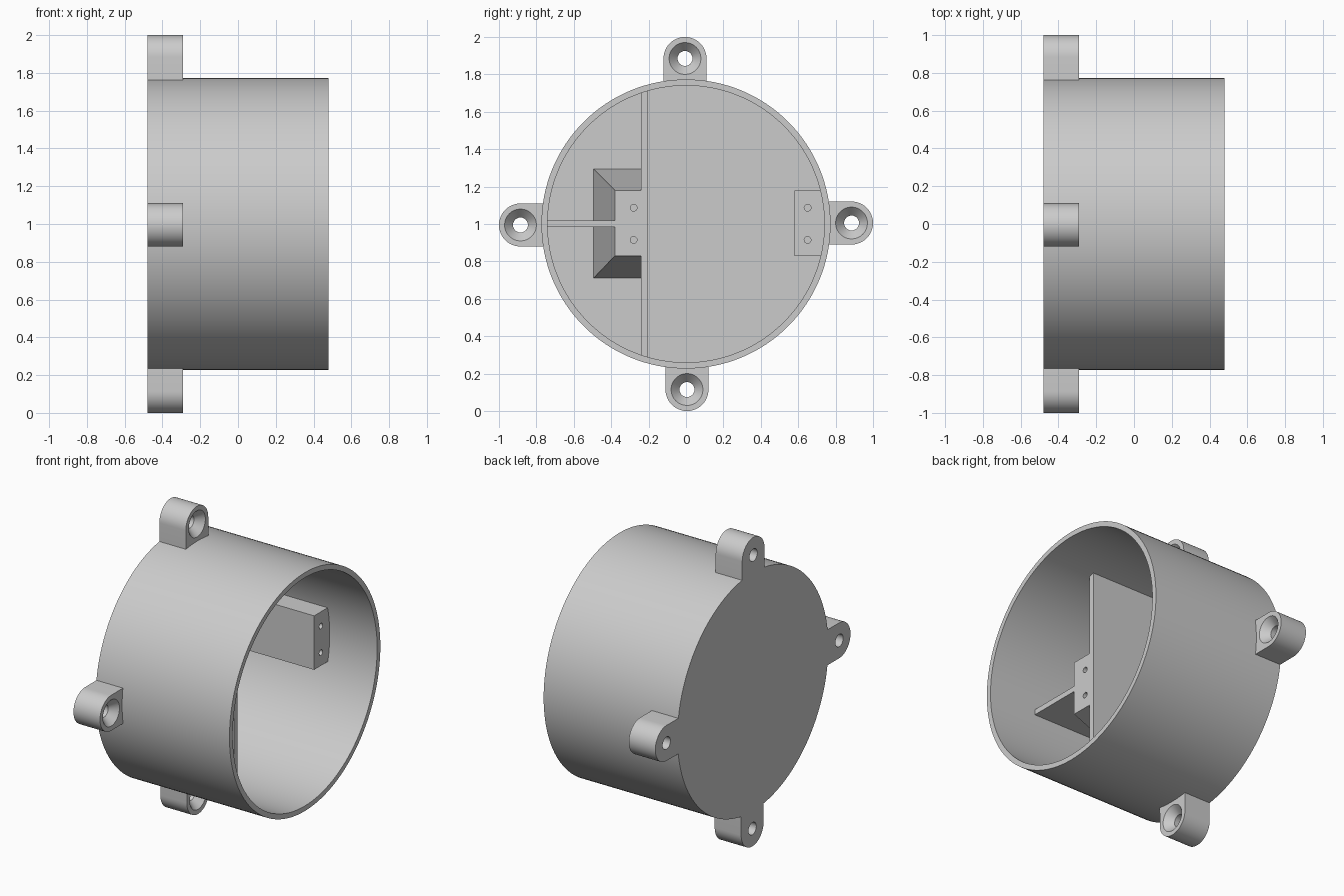
import bpy, bmesh, math

cube = bpy.data.objects.get("Cube")
if cube:
    bpy.data.objects.remove(cube, do_unlink=True)

grey = bpy.data.materials.new("plain grey")
grey.use_nodes = True
grey.diffuse_color = (0.6, 0.6, 0.6, 1)
grey.node_tree.nodes["Principled BSDF"].inputs["Base Color"].default_value = (0.6, 0.6, 0.6, 1)

BACK, RIM = -0.48, 0.48        # closed end and open end
FLOOR, SHELF = -0.44, 0.14     # inside floor, top of inner mounts
EAR_TOP = -0.29
OUTER, INNER = 0.773, 0.74


def circle(y, z, r, n=48):
    return [(y + r * math.cos(2 * math.pi * i / n),
             z + r * math.sin(2 * math.pi * i / n)) for i in range(n)]


def rect(y0, y1, z0, z1):
    return [(y0, z0), (y1, z0), (y1, z1), (y0, z1)]


def loft(name, x0, x1, low, high=None):
    """Solid between two (y, z) outlines with equal point counts."""
    bm = bmesh.new()
    a = [bm.verts.new((x0, y, z)) for y, z in low]
    b = [bm.verts.new((x1, y, z)) for y, z in (high or low)]
    bm.faces.new(a)
    bm.faces.new(b)
    n = len(a)
    for i in range(n):
        j = (i + 1) % n
        bm.faces.new((a[i], a[j], b[j], b[i]))
    bmesh.ops.recalc_face_normals(bm, faces=bm.faces)
    mesh = bpy.data.meshes.new(name)
    bm.to_mesh(mesh)
    bm.free()
    mesh.materials.append(grey)
    obj = bpy.data.objects.new(name, mesh)
    bpy.context.collection.objects.link(obj)
    return obj


def activate(obj):
    bpy.ops.object.select_all(action='DESELECT')
    obj.select_set(True)
    bpy.context.view_layer.objects.active = obj


def cut(obj, cutters):
    for cutter in cutters:
        cutter.hide_render = True
        mod = obj.modifiers.new("cut", 'BOOLEAN')
        mod.operation = 'DIFFERENCE'
        mod.solver = 'EXACT'
        mod.object = cutter
        activate(obj)
        bpy.ops.object.modifier_apply(modifier=mod.name)
        bpy.data.objects.remove(cutter, do_unlink=True)


def smooth(obj):
    activate(obj)
    bpy.ops.object.shade_smooth_by_angle(angle=math.radians(30))


# Cup shell, open towards +x
cup = loft("cup_shell", BACK, RIM, circle(0, 1, OUTER, 128))
cut(cup, [loft("cavity", FLOOR, RIM + 0.1, circle(0, 1, INNER, 128))])
smooth(cup)

# Four rounded ears with countersunk screw holes
REACH, R = 0.885, 0.115
for k, label in enumerate(("back", "top", "front", "bottom")):
    turn = k * math.pi / 2 + 0.006
    c, s = math.cos(turn), math.sin(turn)

    def place(points):
        return [(u * c - v * s, 1 + u * s + v * c) for u, v in points]

    arc = [(REACH + R * math.cos(t), R * math.sin(t))
           for t in (math.pi * (i / 24 - 0.5) for i in range(25))]
    outline = [(0.755, -R)] + arc + [(0.755, R)]
    ear = loft(label + "_ear", BACK, EAR_TOP, place(outline))
    hole = loft("hole", BACK - 0.1, EAR_TOP + 0.1, place(circle(REACH, 0, 0.04)))
    sink = loft("sink", EAR_TOP - 0.05, EAR_TOP + 0.01,
                place(circle(REACH, 0, 0.04)), place(circle(REACH, 0, 0.094)))
    cut(ear, [hole, sink])
    smooth(ear)

# Partition wall and the thin rib behind it
loft("partition_wall", FLOOR - 0.02, SHELF, rect(-0.24, -0.205, 0.28, 1.72))
loft("support_rib", FLOOR - 0.02, SHELF, rect(-0.745, -0.38, 0.985, 1.02))


# Two inner mounts, each with a pair of pilot holes
def pilot_holes(y):
    return [loft("pilot", SHELF - 0.2, SHELF + 0.1, circle(y, z, 0.018, 24))
            for z in (0.915, 1.087)]


flared = loft("flared_mount", FLOOR, SHELF,
              rect(-0.495, -0.24, 0.71, 1.295), rect(-0.38, -0.24, 0.83, 1.18))
cut(flared, pilot_holes(-0.28))
smooth(flared)

block = loft("block_mount", FLOOR - 0.02, SHELF, rect(0.58, 0.745, 0.83, 1.18))
cut(block, pilot_holes(0.65))
smooth(block)
